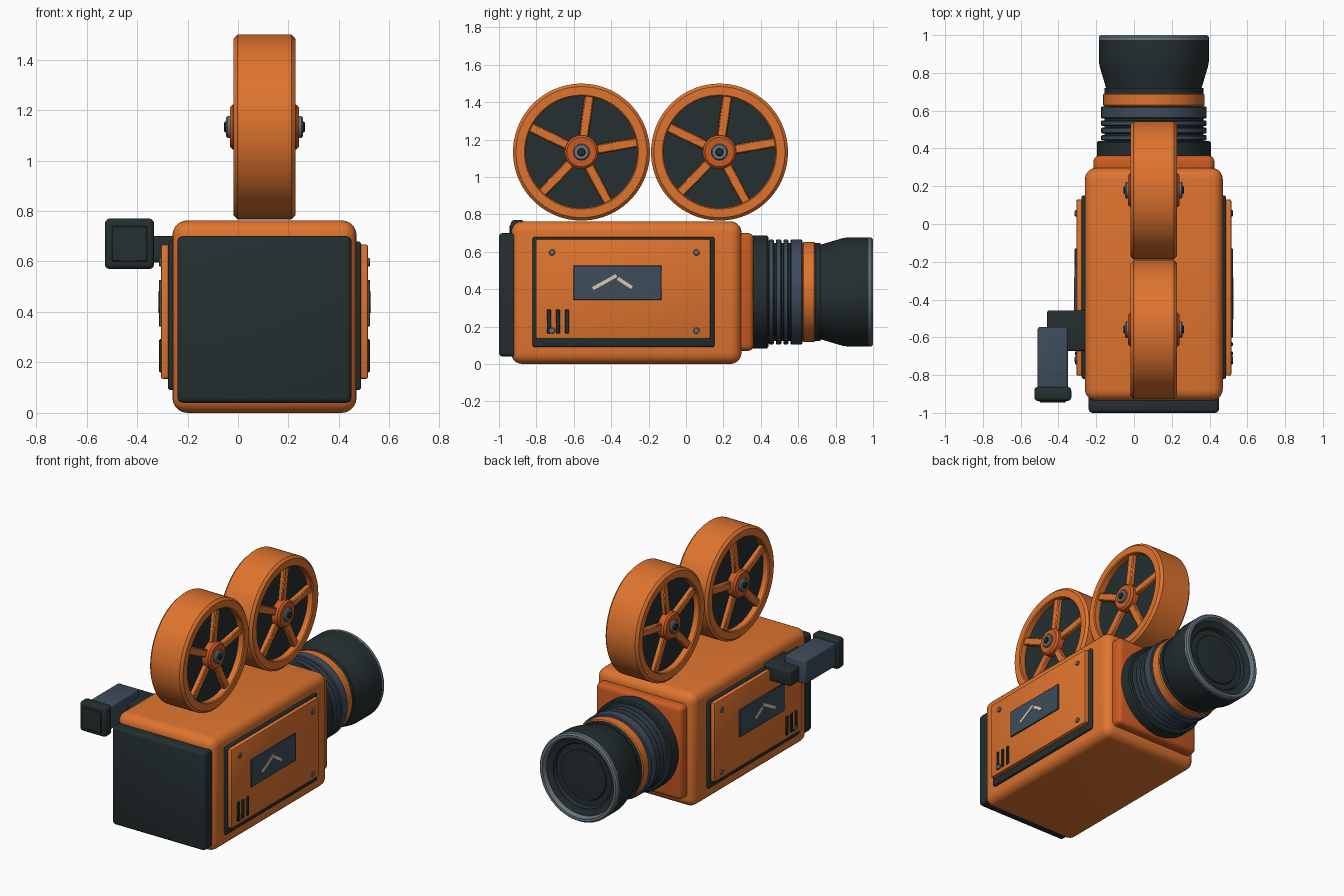
import bpy, bmesh, math
from mathutils import Matrix, Vector

if "Cube" in bpy.data.objects:
    bpy.data.objects.remove(bpy.data.objects["Cube"])

CX = 0.105  # centre line of the camera body


def mat(name, rgb):
    m = bpy.data.materials.new(name)
    m.diffuse_color = (*rgb, 1)
    m.use_nodes = True
    m.node_tree.nodes["Principled BSDF"].inputs["Base Color"].default_value = m.diffuse_color
    return m


ORANGE = mat("orange", (0.74, 0.175, 0.028))
DEEP = mat("deep orange", (0.60, 0.105, 0.016))
DARK = mat("charcoal green", (0.018, 0.028, 0.029))
SLATE = mat("slate blue", (0.048, 0.072, 0.105))
STEEL = mat("steel grey", (0.14, 0.18, 0.21))
CREAM = mat("cream", (0.70, 0.60, 0.42))


def finish(bm, name, material):
    bmesh.ops.recalc_face_normals(bm, faces=bm.faces)
    me = bpy.data.meshes.new(name)
    bm.to_mesh(me)
    bm.free()
    me.materials.append(material)
    ob = bpy.data.objects.new(name, me)
    bpy.context.collection.objects.link(ob)
    bpy.ops.object.select_all(action='DESELECT')
    ob.select_set(True)
    bpy.context.view_layer.objects.active = ob
    bpy.ops.object.shade_smooth_by_angle(angle=math.radians(40))
    return ob


def box(name, xr, yr, zr, material, bevel=0.0, seg=3, tilt=0.0):
    """Box from ranges, optional rounded edges and tilt about its own x axis."""
    bm = bmesh.new()
    bmesh.ops.create_cube(bm, size=1)
    size = [abs(r[1] - r[0]) for r in (xr, yr, zr)]
    mid = Vector([(r[0] + r[1]) / 2 for r in (xr, yr, zr)])
    bmesh.ops.scale(bm, vec=size, verts=bm.verts)
    if bevel:
        bmesh.ops.bevel(bm, geom=bm.edges[:], offset=bevel, segments=seg,
                        profile=0.5, affect='EDGES')
    bm.transform(Matrix.Translation(mid) @ Matrix.Rotation(tilt, 4, 'X'))
    return finish(bm, name, material)


def lathe(name, axis, centre, profile, material, n=72, closed=False):
    """Revolve (position along axis, radius) points around the x or y axis."""
    bm = bmesh.new()
    rings = []
    for a, r in profile:
        ring = []
        for i in range(n if r > 0 else 1):
            t = 2 * math.pi * i / n
            u, w = r * math.cos(t), r * math.sin(t)
            co = (a, u, w) if axis == 'x' else (u, a, w)
            ring.append(bm.verts.new(Vector(co) + Vector(centre)))
        rings.append(ring)
    pairs = list(zip(rings, rings[1:]))
    if closed:
        pairs.append((rings[-1], rings[0]))
    for p, q in pairs:
        for i in range(n):
            j = (i + 1) % n
            if len(p) == 1:
                bm.faces.new((p[0], q[i], q[j]))
            elif len(q) == 1:
                bm.faces.new((p[i], p[j], q[0]))
            else:
                bm.faces.new((p[i], p[j], q[j], q[i]))
    return finish(bm, name, material)


def disc(name, axis, centre, a0, a1, r, material, n=72, ch=0.0):
    """Solid cylinder along an axis with chamfered ends."""
    s = ch if a1 > a0 else -ch
    pts = [(a0, 0), (a0, r - ch), (a0 + s, r), (a1 - s, r), (a1, r - ch), (a1, 0)]
    if not ch:
        pts = [(a0, 0), (a0, r), (a1, r), (a1, 0)]
    return lathe(name, axis, centre, pts, material, n)


# Main body, back door and front mounting plate
box("body", (-0.26, 0.47), (-0.935, 0.297), (0, 0.763), ORANGE, 0.06, 5)
box("back_door", (CX - 0.345, CX + 0.345), (-1.0, -0.90), (0.04, 0.70), DARK, 0.02)
box("lens_mount_plate", (CX - 0.32, CX + 0.32), (0.25, 0.362), (0.07, 0.70), DEEP, 0.03)

# Lens barrel
L = (CX, 0, 0.385)
disc("lens_base_ring", 'y', L, 0.34, 0.44, 0.302, DARK, ch=0.008)
disc("lens_barrel_core", 'y', L, 0.42, 0.72, 0.262, DARK)
for i, (a, b) in enumerate([(0.442, 0.47), (0.48, 0.51), (0.52, 0.548), (0.558, 0.622)]):
    disc(f"focus_ring_{i + 1}", 'y', L, a, b, 0.28, SLATE, ch=0.005)
disc("lens_orange_ring", 'y', L, 0.622, 0.692, 0.268, ORANGE, ch=0.007)
lathe("lens_hood", 'y', L, [(0.68, 0), (0.68, 0.243), (0.70, 0.247), (0.835, 0.287),
      (0.86, 0.291), (0.975, 0.291), (0.975, 0.262), (0.955, 0.235), (0.955, 0.215),
      (0.935, 0.205), (0.935, 0)], DARK)
lathe("lens_rim", 'y', L, [(0.97, 0.291), (0.99, 0.291), (1.0, 0.282), (1.0, 0.265),
      (0.97, 0.255)], STEEL, closed=True)
lathe("lens_glass", 'y', L, [(0.93, 0.17), (0.943, 0.165), (0.947, 0.10), (0.95, 0)], DARK)

# Side panels with their details, the same on both sides
for s, side in ((1, "right"), (-1, "left")):
    def X(a, b):
        return tuple(sorted((CX + s * a, CX + s * b)))
    box(f"{side}_panel_frame", X(0.34, 0.383), (-0.82, 0.152), (0.09, 0.68), DARK, 0.012)
    box(f"{side}_panel", X(0.37, 0.41), (-0.803, 0.13), (0.135, 0.667), ORANGE, 0.008, 2)
    box(f"{side}_gauge_window", X(0.40, 0.419), (-0.602, -0.13), (0.342, 0.527), SLATE, 0.003, 1)
    for i, (y, z, ln, t) in enumerate([(-0.435, 0.438, 0.145, 29), (-0.327, 0.433, 0.09, -33)]):
        box(f"{side}_gauge_needle_{i + 1}", X(0.415, 0.423), (y - ln / 2, y + ln / 2),
            (z - 0.009, z + 0.009), CREAM, tilt=math.radians(t))
    for i, y in enumerate((-0.733, -0.685, -0.636)):
        box(f"{side}_vent_{i + 1}", X(0.40, 0.418), (y - 0.011, y + 0.011),
            (0.163, 0.292), DARK, 0.004, 1)
    for i, (y, z) in enumerate([(-0.717, 0.597), (0.056, 0.597), (-0.717, 0.178), (0.056, 0.178)]):
        disc(f"{side}_screw_{i + 1}", 'x', (CX, y, z), s * 0.40, s * 0.419, 0.017, STEEL, 16, 0.004)

# Film reels
R, W = 0.366, 0.123
for y, label in ((-0.559, "rear"), (0.179, "front")):
    c = (CX, y, 1.133)
    k = 0.016
    lathe(f"{label}_reel_rim", 'x', c, [(-W, 0.305), (-W, R - k), (-W + k, R), (W - k, R),
          (W, R - k), (W, 0.305), (W - 0.006, 0.299), (-W + 0.006, 0.299)],
          ORANGE, 96, True)
    disc(f"{label}_reel_film", 'x', c, -0.08, 0.08, 0.305, DARK)
    for s, side in ((1, "right"), (-1, "left")):
        for i in range(5):
            t = math.radians(82 + 72 * i)
            m = 0.19
            sy, sz = y + m * math.cos(t), c[2] + m * math.sin(t)
            box(f"{label}_reel_{side}_spoke_{i + 1}",
                tuple(sorted((CX + s * 0.07, CX + s * 0.108))),
                (sy - 0.118, sy + 0.118), (sz - 0.025, sz + 0.025), ORANGE, 0.006, 1, t)
        disc(f"{label}_reel_{side}_hub", 'x', c, s * 0.07, s * 0.137, 0.09, DEEP, 40, 0.012)
        disc(f"{label}_reel_{side}_washer", 'x', c, s * 0.13, s * 0.152, 0.044, STEEL, 32, 0.006)
        disc(f"{label}_reel_{side}_axle", 'x', c, s * 0.14, s * 0.16, 0.021, DARK, 20, 0.004)

# Viewfinder on the left
box("viewfinder_bracket", (-0.46, -0.24), (-0.672, -0.457), (0.595, 0.70), DARK, 0.012)
box("viewfinder_tube", (-0.51, -0.35), (-0.89, -0.545), (0.59, 0.75), SLATE, 0.012)
box("viewfinder_eyepiece", (-0.528, -0.332), (-0.937, -0.862), (0.57, 0.77), DARK, 0.02)
box("viewfinder_eye_window", (-0.50, -0.36), (-0.945, -0.93), (0.60, 0.74), DARK, 0.003, 1)
